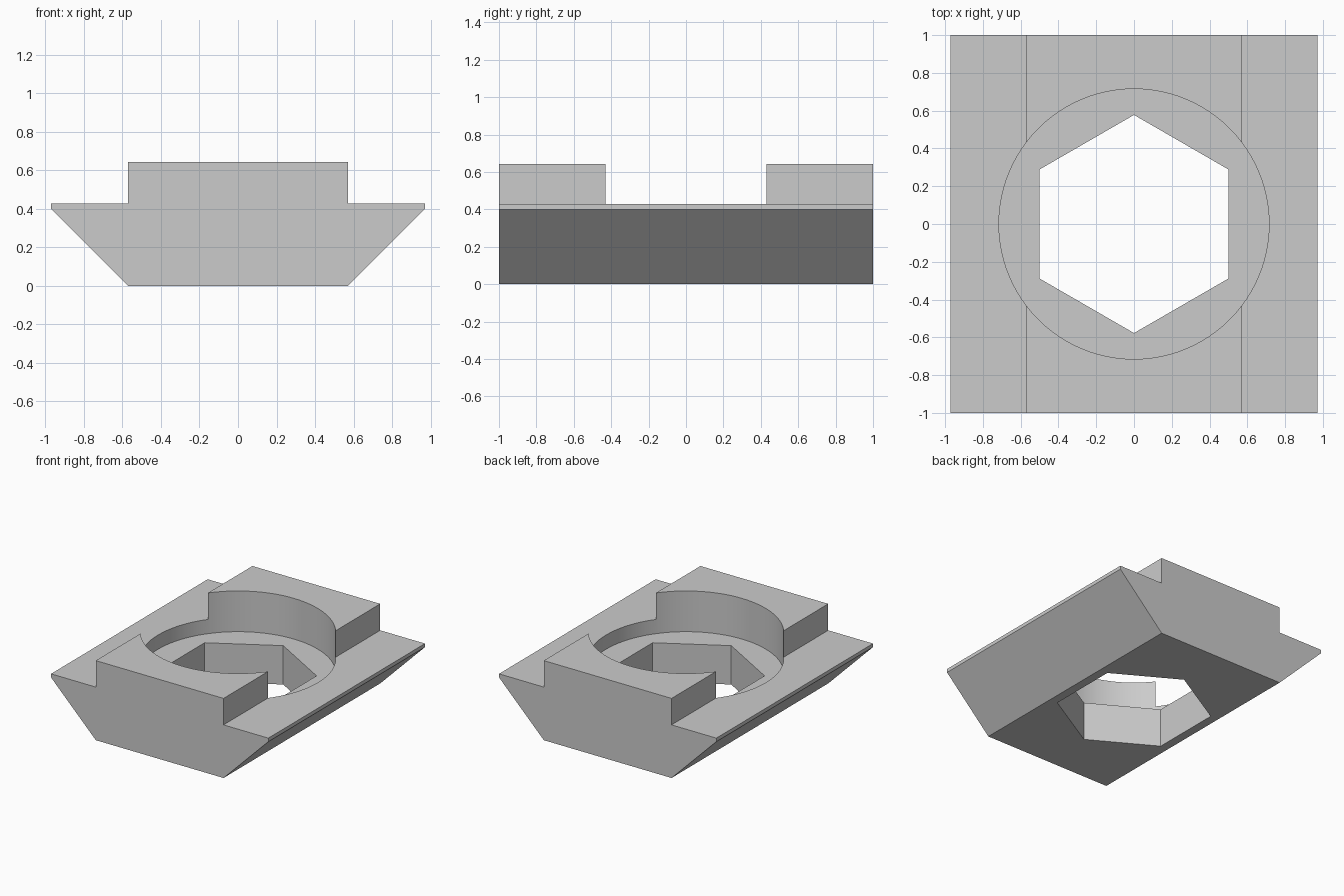
import bpy
import bmesh
from math import radians
from mathutils import Matrix

cube = bpy.data.objects.get("Cube")
if cube:
    bpy.data.objects.remove(cube, do_unlink=True)

grey = bpy.data.materials.new("plain grey")
grey.use_nodes = True
colour = (0.6, 0.6, 0.6, 1)
grey.diffuse_color = colour
grey.node_tree.nodes["Principled BSDF"].inputs["Base Color"].default_value = colour


def make_object(name, bm):
    bmesh.ops.recalc_face_normals(bm, faces=bm.faces)
    mesh = bpy.data.meshes.new(name)
    bm.to_mesh(mesh)
    bm.free()
    mesh.materials.append(grey)
    obj = bpy.data.objects.new(name, mesh)
    bpy.context.collection.objects.link(obj)
    return obj


def cutter(name, sides, radius, bottom, top, turn=0):
    bm = bmesh.new()
    place = Matrix.Translation((0, 0, (bottom + top) / 2)) @ Matrix.Rotation(radians(turn), 4, "Z")
    bmesh.ops.create_cone(bm, cap_ends=True, segments=sides, radius1=radius,
                          radius2=radius, depth=top - bottom, matrix=place)
    obj = make_object(name, bm)
    obj.hide_render = True
    return obj


# Body: mirrored cross-section extruded front to back
half = [(0.571, 0), (0.971, 0.4), (0.971, 0.429), (0.571, 0.429), (0.571, 0.643)]
profile = half + [(-x, z) for x, z in reversed(half)]
bm = bmesh.new()
front = bm.faces.new([bm.verts.new((x, -1, z)) for x, z in profile])
extruded = bmesh.ops.extrude_face_region(bm, geom=[front], use_keep_orig=True)
bmesh.ops.translate(bm, vec=(0, 2, 0),
                    verts=[v for v in extruded["geom"] if isinstance(v, bmesh.types.BMVert)])
body = make_object("slot_nut_body", bm)

# Round recess from above, hexagonal hole right through
cutters = [cutter("round_recess_cutter", 96, 0.715, 0.314, 1),
           cutter("hex_hole_cutter", 6, 0.5774, -0.5, 0.8)]
lowest = min(cutters[1].data.vertices, key=lambda v: v.co.y)
if abs(lowest.co.x) > 0.01:
    cutters[1].data.transform(Matrix.Rotation(radians(30), 4, "Z"))

bpy.context.view_layer.objects.active = body
body.select_set(True)
for tool in cutters:
    cut = body.modifiers.new(tool.name, "BOOLEAN")
    cut.operation = "DIFFERENCE"
    cut.solver = "EXACT"
    cut.object = tool
    bpy.ops.object.modifier_apply(modifier=cut.name)
for tool in cutters:
    bpy.data.objects.remove(tool, do_unlink=True)

# Smooth recess wall, crisp edges elsewhere
bpy.ops.object.shade_smooth_by_angle(angle=radians(20))
